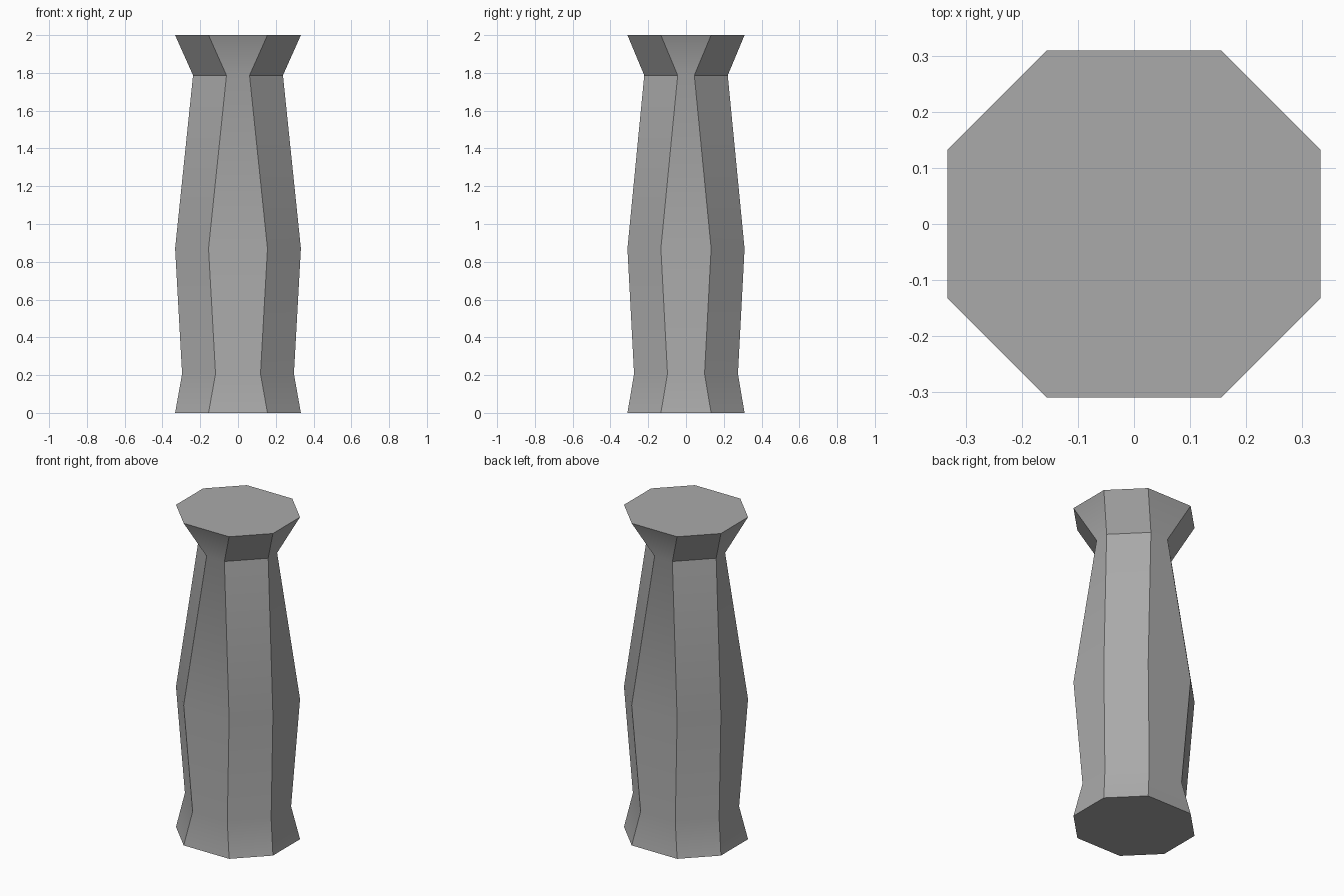
import bpy, bmesh, math

cube = bpy.data.objects.get("Cube")
if cube:
    bpy.data.objects.remove(cube, do_unlink=True)

CORNER = 0.177  # constant corner cut of every octagonal section
# height, half width, half depth
SECTIONS = [(0.0, 0.333, 0.31), (0.207, 0.296, 0.275), (0.87, 0.333, 0.31),
            (1.787, 0.238, 0.221), (2.0, 0.333, 0.31)]


def octagon(bm, z, hx, hy):
    ix, iy = hx - CORNER, hy - CORNER
    outline = [(hx, -iy), (hx, iy), (ix, hy), (-ix, hy),
               (-hx, iy), (-hx, -iy), (-ix, -hy), (ix, -hy)]
    return [bm.verts.new((x, y, z)) for x, y in outline]


# Column lofted through the sections, with closed ends
bm = bmesh.new()
rings = [octagon(bm, *s) for s in SECTIONS]
for low, high in zip(rings, rings[1:]):
    for i in range(8):
        j = (i + 1) % 8
        bm.faces.new((low[i], low[j], high[j], high[i]))
bm.faces.new(rings[0][::-1])
bm.faces.new(rings[-1])
bmesh.ops.recalc_face_normals(bm, faces=bm.faces[:])
mesh = bpy.data.meshes.new("column")
bm.to_mesh(mesh)
bm.free()
column = bpy.data.objects.new("column", mesh)
bpy.context.collection.objects.link(column)

# Plain grey stone
stone = bpy.data.materials.new("grey_stone")
stone.use_nodes = True
grey = (0.4, 0.4, 0.4, 1.0)
stone.diffuse_color = grey
stone.node_tree.nodes["Principled BSDF"].inputs["Base Color"].default_value = grey
mesh.materials.append(stone)

# Soft bends along the shaft, crisp corners
bpy.ops.object.select_all(action='DESELECT')
column.select_set(True)
bpy.context.view_layer.objects.active = column
bpy.ops.object.shade_smooth_by_angle(angle=math.radians(30))
